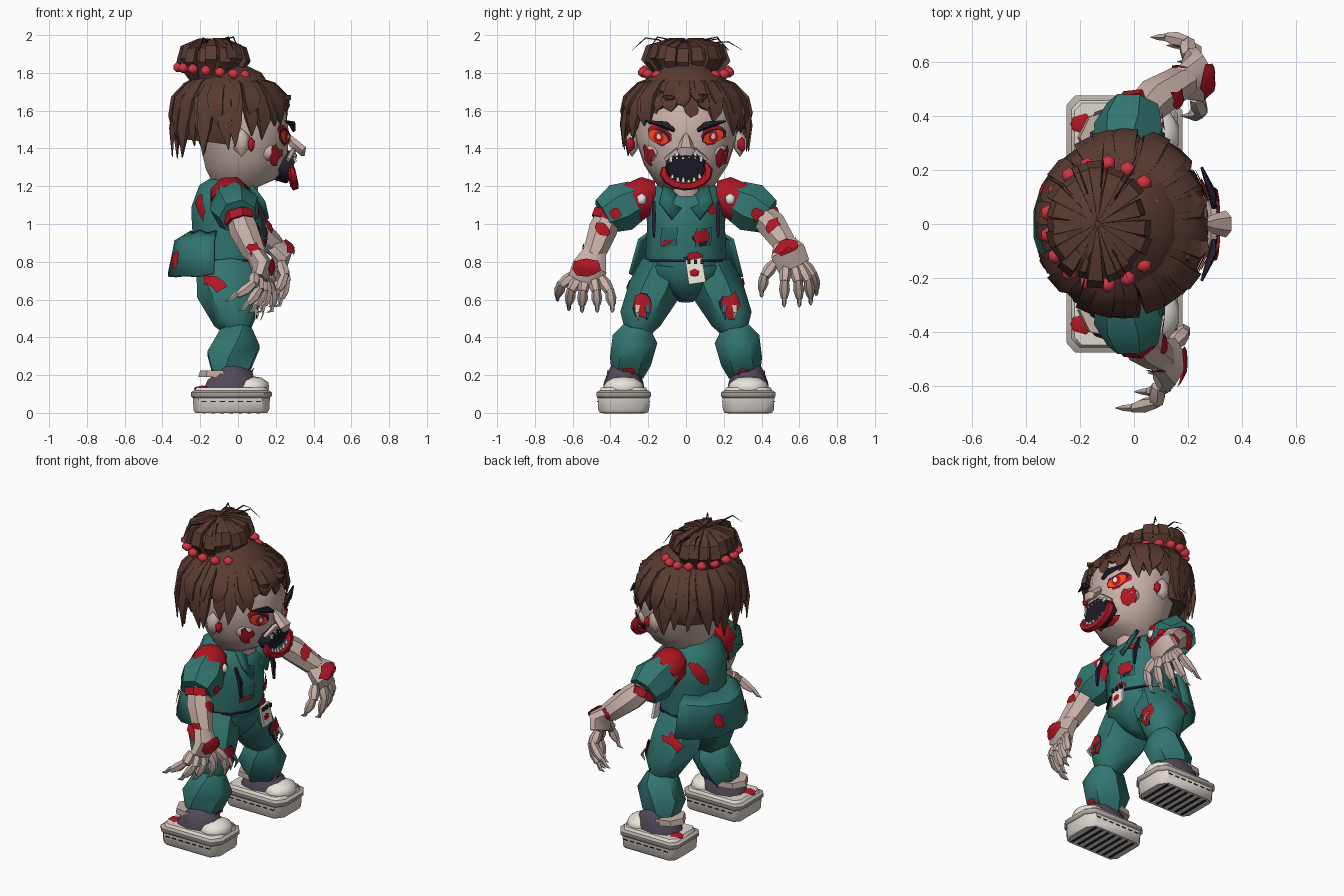
import bpy, bmesh, random
from math import sin, cos, pi, radians
from mathutils import Vector
from mathutils.bvhtree import BVHTree

if "Cube" in bpy.data.objects:
    bpy.data.objects.remove(bpy.data.objects["Cube"])

random.seed(4)
V, J = Vector, random.uniform
HEX = dict(skin='c6afa6', hair='5a3d34', wisp='2c201e', teal='35756f', teal2='2d6863', red='b01c28',
           bead='d03844', dark='262430', shoe='544b5a', sole='dfd8cf', rim='b3aaa4', white='e8e4d8', eye='ff4820')
MATS = {}
for key, h in HEX.items():
    MATS[key] = bpy.data.materials.new(key)
    MATS[key].diffuse_color = [(int(h[i:i + 2], 16) / 255) ** 2.2 for i in (0, 2, 4)] + [1]


def mesh(name, verts, faces, col, fix=True):
    me = bpy.data.meshes.new(name)
    me.from_pydata([tuple(v) for v in verts], [], faces)
    if fix:
        bm = bmesh.new()
        bm.from_mesh(me)
        bmesh.ops.remove_doubles(bm, verts=bm.verts, dist=0.0004)
        bmesh.ops.recalc_face_normals(bm, faces=bm.faces)
        bm.to_mesh(me)
        bm.free()
    me.shade_smooth()
    me.set_sharp_from_angle(angle=radians(48))
    me.materials.append(MATS[col])
    ob = bpy.data.objects.new(name, me)
    bpy.context.collection.objects.link(ob)
    return ob


def rings(name, vs, n, col):
    """Skin consecutive rings of n points and cap both ends."""
    fs = [(i + k, i + (k + 1) % n, i + n + (k + 1) % n, i + n + k) for i in range(0, len(vs) - n, n) for k in range(n)]
    return mesh(name, vs, fs + [tuple(range(n)), tuple(range(len(vs) - n, len(vs)))], col)


def tube(name, pts, rad, col, n=6, ref=(1, 0, 0)):
    """Loft n-sided rings along a path; radius = (along ref, across)."""
    P, ref, vs = [V(p) for p in pts], V(ref), []
    for i, p in enumerate(P):
        t = (P[min(i + 1, len(P) - 1)] - P[max(i - 1, 0)]).normalized()
        u = (ref - t * ref.dot(t)).normalized()
        w = t.cross(u)
        a, b = rad[i] if isinstance(rad[i], tuple) else (rad[i], rad[i])
        vs += [p + u * a * cos(2 * pi * (k + .5) / n) + w * b * sin(2 * pi * (k + .5) / n) for k in range(n)]
    return rings(name, vs, n, col)


def stack(name, rows, col, n=10, y=0):
    """Loft of (z, centre x, radius x, radius y) rows."""
    return tube(name, [(r[1], y, r[0]) for r in rows], [(r[2], r[3]) for r in rows], col, n)


def slab(name, y, rows, col):
    """Loft of chamfered rectangles, rows of (z, half x, half y)."""
    shape = [(1, -.6), (1, .6), (.8, 1), (-.85, 1), (-1, .75), (-1, -.75), (-.85, -1), (.8, -1)]
    return rings(name, [(-.035 + a * hx, y + b * hy, z) for z, hx, hy in rows for a, b in shape], 8, col)


def ball(name, loc, r, col, sub=1):
    bm = bmesh.new()
    bmesh.ops.create_icosphere(bm, subdivisions=sub, radius=1)
    vs = [V(loc) + V((v.co.x * r[0], v.co.y * r[1], v.co.z * r[2])) for v in bm.verts]
    fs = [tuple(v.index for v in f.verts) for f in bm.faces]
    bm.free()
    return mesh(name, vs, fs, col)


def box(name, loc, half, col, rot=(0, 0, 0)):
    x, y, z = half
    ob = rings(name, [(a * x, b * y, c * z) for c in (-1, 1) for a, b in ((1, -1), (1, 1), (-1, 1), (-1, -1))], 4, col)
    ob.location, ob.rotation_euler = loc, rot
    return ob


def patch(name, target, c, w, h, col, off=.008, ang=0, rough=.55, n=11):
    """Ragged patch laid on the surface of a target."""
    me = target.data
    tree = BVHTree.FromPolygons([v.co for v in me.vertices], [tuple(p.vertices) for p in me.polygons])
    c, nrm = tree.find_nearest(V(c))[:2]
    up = (V((0, 0, 1)) - nrm * nrm.z).normalized()
    side, pts = up.cross(nrm), [c + nrm * off]
    size = [1 - J(0, rough) for _ in range(n)]
    for k in (.35, .7, 1):
        for i in range(n):
            a = 2 * pi * i / n
            p, q = cos(a) * w * k * size[i], sin(a) * h * k * size[i]
            p, q = p * cos(ang) - q * sin(ang), p * sin(ang) + q * cos(ang)
            s, m = tree.find_nearest(c + side * p + up * q)[:2]
            pts.append(s + m * off)
    fs = [(0, 1 + i, 1 + (i + 1) % n) for i in range(n)]
    for k in (0, n):
        fs += [(1 + k + i, 1 + k + n + i, 1 + k + n + (i + 1) % n, 1 + k + (i + 1) % n) for i in range(n)]
    return mesh(name, pts, fs, col, False)


# Head
head = stack('head', [(1.185, .08, .12, .08), (1.22, .065, .19, .16), (1.32, .045, .225, .23), (1.45, .035, .245, .275),
                      (1.6, .01, .25, .28), (1.72, -.03, .17, .2)], 'skin', 12)
tube('nose', [(.26, 0, 1.47), (.29, 0, 1.43), (.34, 0, 1.39), (.345, 0, 1.36)], [.015, (.03, .035), (.03, .05), (.01, .03)],
     'skin', 6, (1, 0, .6))
for s in (-1, 1):
    ball('ear', (.02, .285 * s, 1.43), (.05, .035, .075), 'skin')
    ball('ear_wound', (.07, .295 * s, 1.42), (.022, .025, .04), 'red')
    ball('cheek', (.16, .17 * s, 1.38), (.06, .05, .05), 'skin', 2)
    patch('eye_shadow', head, (.26, .155 * s, 1.465), .09, .06, 'red', .01, .3 * s, .4)
    patch('eye_rim', head, (.26, .15 * s, 1.462), .075, .042, 'dark', .016, .3 * s, .2)
    patch('eyeball', head, (.26, .15 * s, 1.458), .068, .034, 'eye', .022, .3 * s, .1, 8)
    patch('iris', head, (.26, .145 * s, 1.458), .03, .03, 'red', .027, 0, 0, 8)
    patch('pupil', head, (.26, .14 * s, 1.462), .013, .013, 'white', .032, 0, 0, 6)
    tube('brow', [(.295, .06 * s, 1.495), (.29, .11 * s, 1.525), (.25, .21 * s, 1.545)], [.01, (.023, .018), .005],
         'dark', 5, (0, 0, 1))
    patch('cheek_wound', head, (.2, .2 * s, 1.36), .05, .07, 'red', .026)
# Open mouth with teeth
tube('mouth', [(.15, 0, 1.31), (.26, 0, 1.305), (.29, 0, 1.295)], [(.06, .09), (.09, .115), (.08, .1)], 'dark', 9, (0, 0, 1))
arc = [radians(a) for a in range(165, 391, 25)]
tube('bloody_lip', [(.285 - .015 * sin(a), .12 * cos(a), 1.28 + .08 * sin(a)) for a in arc],
     [.012] + [.024] * (len(arc) - 2) + [.012], 'red', 5)
tube('upper_lip', [(.265, -.11, 1.34), (.29, -.05, 1.385), (.29, .05, 1.385), (.265, .11, 1.34)], [.012, .018, .018, .012], 'skin', 5)
patch('chin_blood', head, (.24, 0, 1.22), .13, .05, 'red', .014)
for i in range(6):
    y = -.08 + .032 * i
    z = 1.378 - 4 * y * y
    tube('upper_tooth', [(.295, y, z), (.305, y, z - J(.02, .035))], [.013, .007], 'white', 5)
    tube('lower_tooth', [(.298, y * .9, 1.215 + 4 * y * y), (.3, y * .9, J(1.235, 1.25) + 4 * y * y)], [.013, .007], 'white', 5)

# Hair cap with overlapping pointed locks
stack('hair_cap', [(1.58, -.06, .26, .29), (1.66, -.06, .27, .3), (1.74, -.07, .21, .23), (1.79, -.1, .13, .15)], 'hair', 14)
stack('hair_back', [(1.43, -.12, .18, .25), (1.52, -.11, .2, .28), (1.62, -.1, .22, .28)], 'hair', 12)
for count, drop, grow in ((26, 0, 1), (21, .09, 1), (17, .16, .9)):
    for i in range(count):
        a = 2 * pi * (i + J(-.3, .3)) / count
        k, c = cos(a), V((-.04, 0, 0))
        d = V((k * .29, sin(a) * .315, 0)) * J(.96, 1.04)
        front = k > .8
        tip = (1.57 if front else 1.48 if k > .3 else 1.42 if k > -.3 else 1.385) + drop * .7 + J(-.04, .04)
        path = [c + d * r + V((-.03 * q, 0, z)) for r, z, q in
                ((.42, 1.785, 1), (.78 * grow, 1.735, 0), (.98 * grow, 1.65 + drop * .2, 0))]
        sway = V((-sin(a), k, 0)) * J(-.04, .04)
        path.append(c + d * J(.99, 1.07) * grow + sway + V((0, 0, tip)))
        path.insert(3, path[2].lerp(path[3], .5) + d * (.02 if front else .045))
        tube('hair_lock', path, [(.025, .012), (.05, .02), (.062, .024), (.05, .018), (.003, .003)], 'hair', 4, (-sin(a), k, 0))

# Top bun, bead band and loose wisps
stack('bun', [(1.75, -.1, .14, .16), (1.81, -.12, .15, .17), (1.88, -.14, .17, .2), (1.945, -.14, .11, .14), (1.965, -.13, .03, .03)],
      'hair', 12)
for i in range(20):
    a = 2 * pi * (i + J(-.25, .25)) / 20
    f, g = J(.92, 1.1), J(-.012, .012)
    path = [(-.135 + cos(a) * r * .85 * f, sin(a) * r * f, z + g) for r, z in
            ((.14, 1.78), (.205, 1.87), (.185, 1.93), (.09, 1.965), (.01, 1.97))]
    tube('bun_lock', path, [(.02, .01), (.045, .02), (.04, .02), (.022, .012), (.004, .004)], 'hair', 4, (-sin(a), cos(a), 0))
for i in range(17):
    a = 2 * pi * i / 17
    x, y, z = -.115 + .205 * cos(a), .225 * sin(a), 1.805 - .025 * cos(a)
    tube('bead', [(x, y, z - .026), (x, y, z - .01), (x, y, z + .01), (x, y, z + .026)], [.01, .03, .03, .01], 'bead', 6)
for a, r, h in ((.9, .28, .04), (2, .25, .03), (1.5, .3, .015), (4.4, .3, .035), (5.3, .24, .04)):
    tube('hair_wisp', [(-.13 + cos(a) * r * k * .8, sin(a) * r * k, z) for k, z in
                       ((.3, 1.94), (.5, 1.95 + h * .7), (.75, 1.95 + h), (1, 1.92))], [.006, .005, .004, .001], 'wisp', 4, (sin(a), -cos(a), 0))

# Torso, pelvis and flared shirt tail
stack('neck', [(1.1, 0, .1, .1), (1.24, .03, .09, .09)], 'skin', 8)
torso = stack('torso', [(.76, -.045, .17, .2), (.84, -.045, .185, .215), (1, -.05, .205, .205), (1.1, -.06, .195, .22),
                        (1.18, -.055, .16, .19), (1.22, -.04, .1, .13)], 'teal')
pelvis = stack('pelvis', [(.59, -.05, .08, .04), (.66, -.055, .15, .13), (.74, -.055, .18, .23), (.8, -.045, .18, .22)], 'teal')
stack('belt_line', [(.8, -.045, .187, .222), (.812, -.045, .187, .222)], 'dark')
rows = [(.97, .15, .19), (.925, .24, .255), (.74, .275, .305)]
steps = [radians(96 + 168 * i / 9) for i in range(10)]
tail = mesh('shirt_tail', [(-.1 + rx * cos(a), ry * sin(a), z - J(0, .02)) for z, rx, ry in rows for a in steps],
            [(r * 10 + i, r * 10 + i + 1, r * 10 + i + 11, r * 10 + i + 10) for r in range(2) for i in range(9)], 'teal')
tail.modifiers.new('cloth', 'SOLIDIFY').thickness = .015
for s in (-1, 1):
    col = mesh('collar', [(.06, .11 * s, 1.235), (.12, .01 * s, 1.1), (.165, .07 * s, 1.03), (.145, .14 * s, 1.12)], [(0, 1, 2, 3)], 'teal2')
    col.modifiers.new('cloth', 'SOLIDIFY').thickness = .02
    tube('strap', [(.1, .17 * s, 1.12), (.135, .17 * s, 1.03), (.14, .17 * s, .93)], [.01, .016, .008], 'dark', 4)
    patch('pocket', torso, (.14, .1 * s, .93), .075, .065, 'teal2', .012, .78, .05, 4)
    patch('side_wound', torso, (-.2, .15 * s, 1.1), .04, .12, 'red', .012, .5)
    patch('tail_wound', tail, (-.35, .15 * s, .82), .05, .06, 'red', .012)
for y, z, w, h, ang in ((.09, .93, .06, .05, .7), (.16, 1.08, .045, .04, 0), (-.12, .9, .04, .02, .4), (.04, .83, .05, .03, 0)):
    patch('shirt_tear', torso, (.15, y, z), w * 1.2, h, 'dark', .014, ang, .7)
    patch('shirt_wound', torso, (.15, y, z), w, h, 'red', .018, ang)
box('badge', (.165, .05, .75), (.008, .045, .065), 'white', (.15, -.1, 0))
ball('badge_blood', (.173, .045, .74), (.008, .03, .025), 'red')
for k in (-.035, 0, .035):
    box('badge_clip', (.172, .05 + k, .8), (.008, .008, .012), 'dark')

# Legs and shoes
for s in (-1, 1):
    thigh = tube('thigh', [(-.07, .12 * s, .77), (-.06, .175 * s, .64), (-.01, .245 * s, .49), (.01, .255 * s, .42)],
                 [(.15, .125), (.16, .14), (.12, .115), (.06, .07)], 'teal', 7)
    shin = tube('shin', [(.03, .26 * s, .46), (.01, .27 * s, .39), (-.05, .295 * s, .27), (-.07, .31 * s, .2)],
                [(.05, .07), (.13, .12), (.14, .11), (.08, .085)], 'teal', 6)
    patch('hip_wound', thigh, (-.13, .32 * s, .7), .1, .045, 'red', .014, -.5)
    patch('knee_tear', thigh, (.13, .23 * s, .57), .07, .085, 'dark', .01)
    patch('knee_wound', thigh, (.13, .23 * s, .57), .06, .08, 'red', .016, 0, .4)
    for k in (-1, 1):
        tube('knee_rag', [(.11, (.23 + .025 * k) * s, .57), (.135, (.23 + .03 * k) * s, .53), (.12, (.23 + .02 * k) * s, .49)],
             [(.005, .02), (.006, .015), .002], 'skin' if k > 0 else 'teal2', 4)
    patch('shin_wound', shin, (.05, .3 * s, .23), .05, .04, 'red', .014)
    slab('sole', .33 * s, [(0, .19, .125), (.015, .2, .135), (.09, .205, .138)], 'sole')
    slab('sole_rim', .33 * s, [(.08, .205, .138), (.09, .215, .145), (.108, .215, .145), (.118, .2, .13)], 'rim')
    slab('insole', .33 * s, [(.11, .2, .13), (.135, .185, .118)], 'sole')
    for i in range(7):
        x = -.18 + .048 * i
        box('tread', (x, .33 * s, .006), (.009, .11, .008), 'dark')
        box('sole_stitch', (x, .33 * s, .06), (.014, .14, .003), 'dark')
    stack('shoe', [(.12, -.055, .16, .11), (.16, -.06, .155, .105), (.2, -.085, .115, .09), (.22, -.1, .08, .08)], 'shoe', 10, .33 * s)
    ball('toe_cap', (.075, .33 * s, .135), (.095, .11, .06), 'white', 2)
    stack('bare_ankle', [(.19, -.1, .11, .1), (.225, -.1, .1, .1)], 'skin', 7, .32 * s)
    ball('shoe_blood', (-.19, .37 * s, .13), (.05, .045, .015), 'red')

# Arms: shoulder, sleeve, forearm and clawed hand
ARMS = {1: ([(0, .39, 1.06), (.07, .46, .99), (.17, .52, .9), (.21, .53, .88)], V((.235, .54, .85)),
            [(.2, .40, .62), (.22, .52, .57), (.19, .6, .57), (.15, .66, .58), (.09, .69, .63)]),
        -1: ([(0, -.4, 1.06), (.03, -.44, .97), (.08, -.48, .86), (.11, -.5, .82)], V((.13, -.51, .77)),
             [(.18, -.39, .54), (.13, -.47, .54), (.08, -.55, .54), (.03, -.62, .55), (-.04, -.68, .6)])}
for s, (fore, palm, tips) in ARMS.items():
    tube('shoulder_wound', [(-.05, .17 * s, 1.15), (-.045, .21 * s, 1.15), (-.03, .29 * s, 1.11)], [.085, .11, .115], 'red', 8)
    sleeve = tube('sleeve', [(-.035, .265 * s, 1.125), (-.015, .35 * s, 1.085), (0, .435 * s, 1.04)], [.11, .135, .1], 'teal', 7)
    ball('shoulder_bone', (.06, .235 * s, 1.13), (.03, .03, .035), 'white')
    patch('sleeve_wound', sleeve, (.1, .37 * s, 1.05), .045, .04, 'red', .012)
    tube('sleeve_blood', [(0, .41 * s, 1.05), (.01, .43 * s, 1.01)], [.085, .08], 'red', 7)
    arm = tube('forearm', fore, [.065, .078, .065, .05], 'skin', 7)
    patch('arm_wound', arm, V(fore[1]) + V((.08, 0, 0)), .06, .065, 'red', .01)
    patch('wrist_wound', arm, V(fore[2]) + V((0, .07 * s, 0)), .04, .05, 'red', .01)
    base = palm - V((.02, -.03 * s, .07))
    hand = tube('hand', [V(fore[2]), palm, base], [(.05, .06), (.06, .1), (.045, .095)], 'skin', 8)
    patch('hand_wound', hand, palm + V((.08, 0, .02)), .1, .075, 'red', .014, 0, .45)
    for tip in map(V, tips):
        d = tip - palm
        root = palm + V((d.x * .25, d.y * .52, d.z * .24))
        mid = palm + V((d.x * .45 + .03, d.y * .88, d.z * .55))
        low = palm + V((d.x * .85 + .01, d.y, d.z * .87))
        tube('finger_upper', [root, root.lerp(mid, .5), mid], [.024, .033, .026], 'skin', 6)
        tube('finger_lower', [mid + V((0, 0, .012)), mid.lerp(low, .5), low], [.022, .029, .018], 'skin', 6)
        tube('claw', [low + V((0, 0, .01)), tip, tip - V((.03, 0, .01))], [.015, .011, .001], 'rim', 5)

for m in bpy.data.materials:
    if m.users and not m.is_grease_pencil:
        m.use_nodes = True
        m.node_tree.nodes["Principled BSDF"].inputs["Base Color"].default_value = m.diffuse_color
